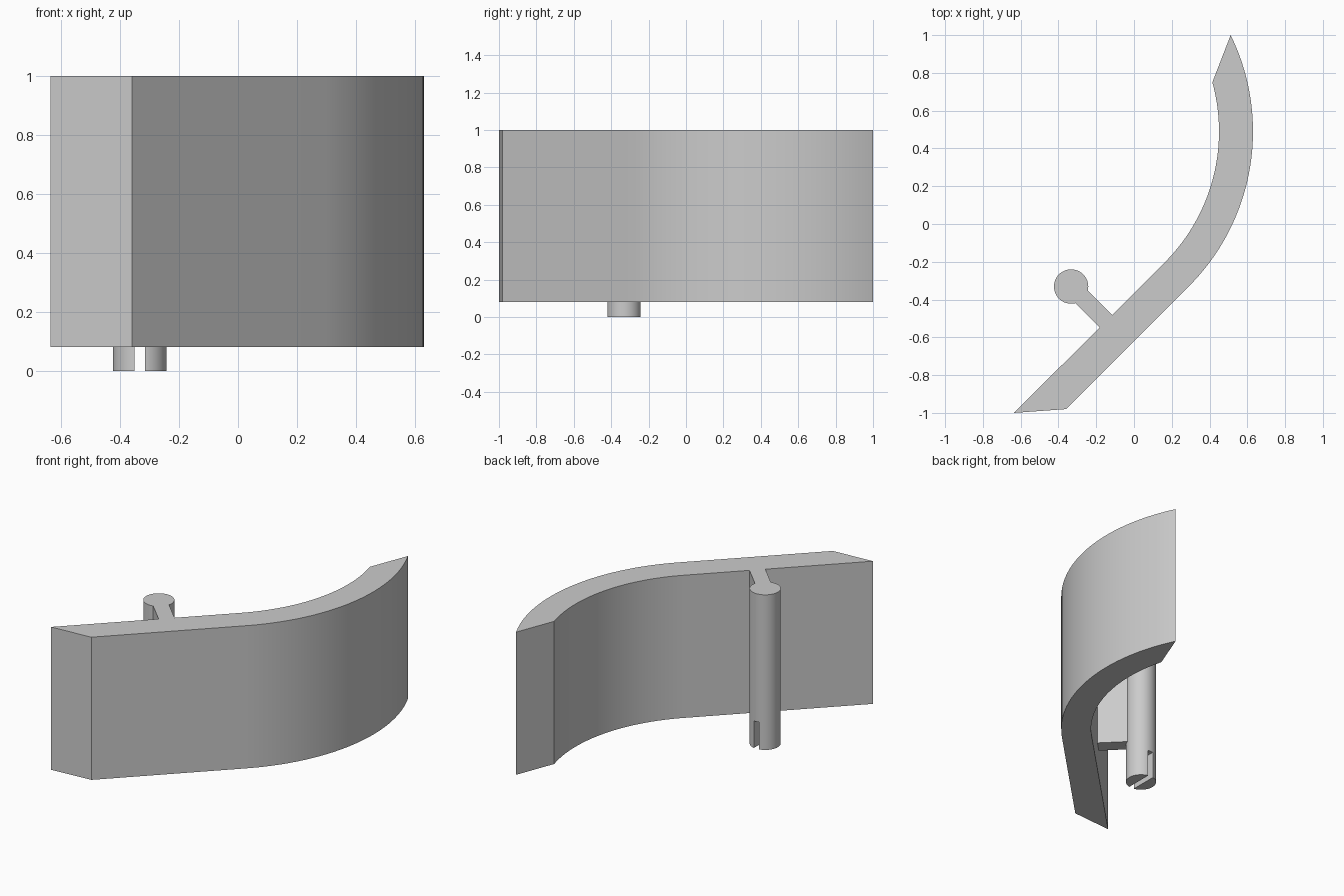
import bpy, bmesh, math

if "Cube" in bpy.data.objects:
    bpy.data.objects.remove(bpy.data.objects["Cube"])

grey = bpy.data.materials.new("plain grey")
grey.diffuse_color = (0.6, 0.6, 0.6, 1)
grey.use_nodes = True
grey.node_tree.nodes["Principled BSDF"].inputs["Base Color"].default_value = grey.diffuse_color


def prism(name, outline, z0, z1):
    """Extrude a counter-clockwise outline from z0 to z1."""
    bm = bmesh.new()
    face = bm.faces.new([bm.verts.new((x, y, z0)) for x, y in outline])
    top = bmesh.ops.extrude_face_region(bm, geom=[face])["geom"]
    bmesh.ops.translate(bm, vec=(0, 0, z1 - z0),
                        verts=[v for v in top if isinstance(v, bmesh.types.BMVert)])
    bmesh.ops.recalc_face_normals(bm, faces=bm.faces)
    mesh = bpy.data.meshes.new(name)
    bm.to_mesh(mesh)
    bm.free()
    mesh.materials.append(grey)
    obj = bpy.data.objects.new(name, mesh)
    bpy.context.collection.objects.link(obj)
    return obj


def arc(cx, cy, r, a0, a1, n):
    angles = [math.radians(a0 + (a1 - a0) * i / n) for i in range(n + 1)]
    return [(cx + r * math.cos(a), cy + r * math.sin(a)) for a in angles]


def smooth(obj):
    bpy.ops.object.select_all(action='DESELECT')
    obj.select_set(True)
    bpy.context.view_layer.objects.active = obj
    bpy.ops.object.shade_smooth_by_angle(angle=math.radians(20))


# Curved panel: straight 45 degree run blending into an arc, slanted ends
CX, CY = -0.53, 0.49
outline = [(-0.635, -1.0), (-0.36, -0.98)]
outline += arc(CX, CY, 1.16, -45, 26.1, 40)
outline += arc(CX, CY, 0.98, 15.4, -45, 36)
panel = prism("curved_panel", outline, 0.08, 1.0)
smooth(panel)

# Web joining the pin to the panel
PX, PY, PR = -0.333, -0.331, 0.091
d, w = math.sqrt(0.5), 0.047


def along(t, s):
    return (PX + d * (t + s), PY + d * (s - t))


web = prism("web", [along(0.03, -w), along(0.285, -w), along(0.285, w), along(0.03, w)],
            0.26, 1.0)

# Round pin with a slot across its lower tip
pin = prism("slotted_pin", arc(PX, PY, PR, 0, 352.5, 47), 0.0, 1.0)
cutter = prism("slot_cutter", [(PX - 0.018, PY - 0.2), (PX + 0.018, PY - 0.2),
                               (PX + 0.018, PY + 0.2), (PX - 0.018, PY + 0.2)], -0.1, 0.175)
cutter.hide_render = True
cut = pin.modifiers.new("slot", 'BOOLEAN')
cut.operation = 'DIFFERENCE'
cut.solver = 'EXACT'
cut.object = cutter
bpy.context.view_layer.objects.active = pin
bpy.ops.object.modifier_apply(modifier=cut.name)
bpy.data.objects.remove(cutter)
smooth(pin)
